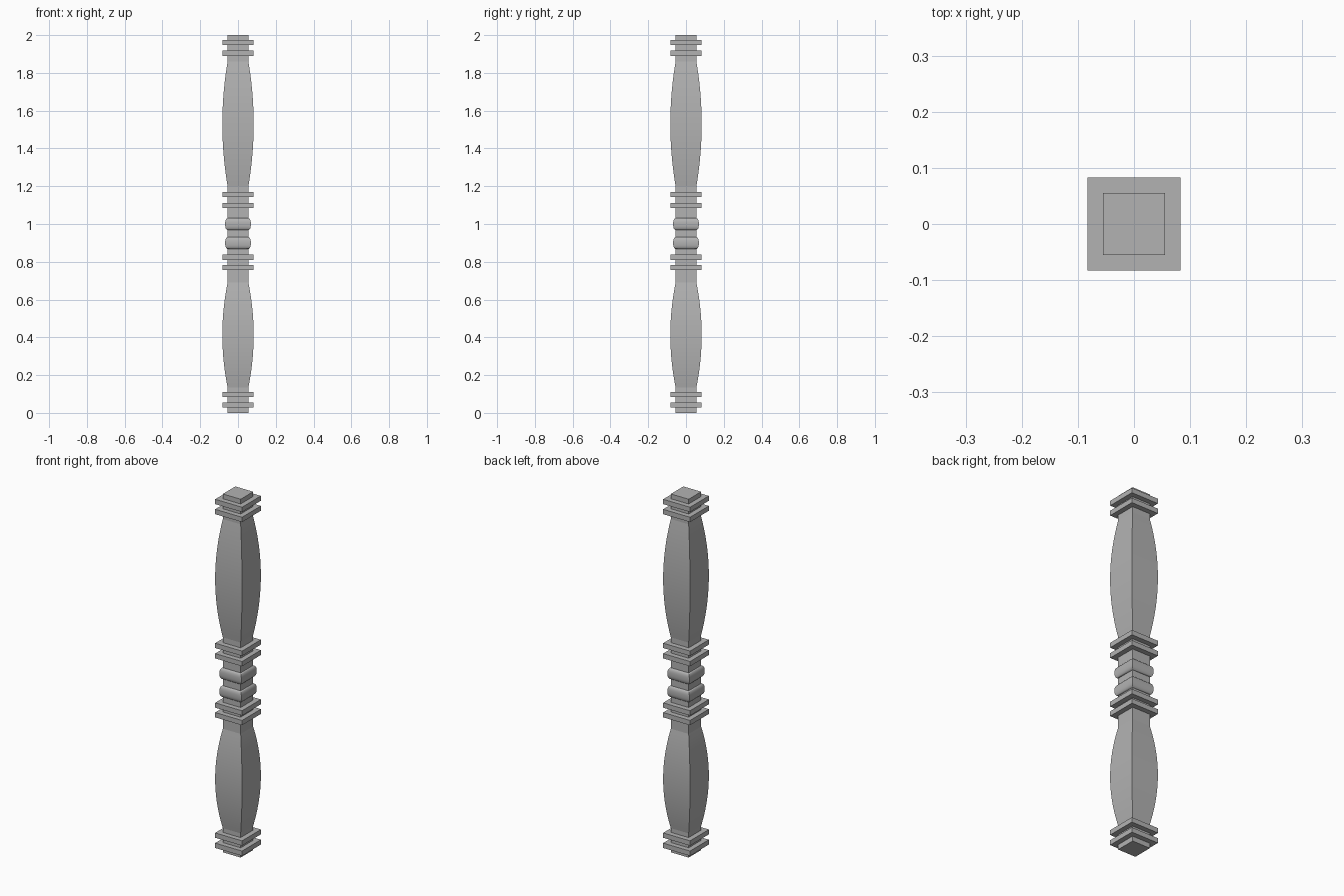
import bpy, bmesh, math

if "Cube" in bpy.data.objects:
    bpy.data.objects.remove(bpy.data.objects["Cube"], do_unlink=True)

grey = bpy.data.materials.new("plain_grey")
grey.use_nodes = True
colour = (0.45, 0.45, 0.45, 1)
grey.diffuse_color = colour
grey.node_tree.nodes["Principled BSDF"].inputs["Base Color"].default_value = colour

CORE, WIDE = 0.055, 0.083


def square_loft(name, profile, smooth=False):
    """Loft square sections through (height, half width) pairs, capped at both ends."""
    bm = bmesh.new()
    rings = [[bm.verts.new((sx * r, sy * r, z))
              for sx, sy in ((-1, -1), (1, -1), (1, 1), (-1, 1))] for z, r in profile]
    for low, high in zip(rings, rings[1:]):
        for i in range(4):
            j = (i + 1) % 4
            bm.faces.new((low[i], low[j], high[j], high[i]))
    bm.faces.new(rings[0][::-1])
    bm.faces.new(rings[-1])
    mesh = bpy.data.meshes.new(name)
    bm.to_mesh(mesh)
    bm.free()
    mesh.materials.append(grey)
    obj = bpy.data.objects.new(name, mesh)
    bpy.context.collection.objects.link(obj)
    if smooth:
        bpy.ops.object.select_all(action="DESELECT")
        obj.select_set(True)
        bpy.context.view_layer.objects.active = obj
        bpy.ops.object.shade_smooth_by_angle(angle=math.radians(35))
    return obj


def swell(name, bottom, top, steps=20):
    """Bowed square shaft, widest halfway up."""
    profile = []
    for i in range(steps + 1):
        t = i / steps
        bow = 1 - (2 * t - 1) ** 2
        profile.append((bottom + t * (top - bottom), CORE + (WIDE - CORE) * bow))
    square_loft(name, profile, smooth=True)


def roll(name, centre, steps=16):
    """Rounded square moulding."""
    profile = []
    for i in range(steps + 1):
        a = math.pi * (i / steps - 0.5)
        z = math.copysign(abs(math.sin(a)) ** 0.8, a) * 0.032
        profile.append((centre + z, CORE - 0.004 + 0.017 * max(math.cos(a), 0) ** 0.8))
    square_loft(name, profile, smooth=True)


# Straight square core
square_loft("core_post", [(0, CORE), (2, CORE)])

# Bowed shafts
swell("lower_shaft", 0.135, 0.69)
swell("upper_shaft", 1.2, 1.86)

# Square collar plates
for n, z in enumerate((0.041, 0.098, 0.77, 0.824, 1.099, 1.157, 1.904, 1.96), 1):
    square_loft(f"collar_plate_{n}", [(z - 0.0135, WIDE), (z + 0.0135, WIDE)])

# Rounded mouldings at the middle
roll("lower_roll", 0.899)
roll("upper_roll", 0.999)
